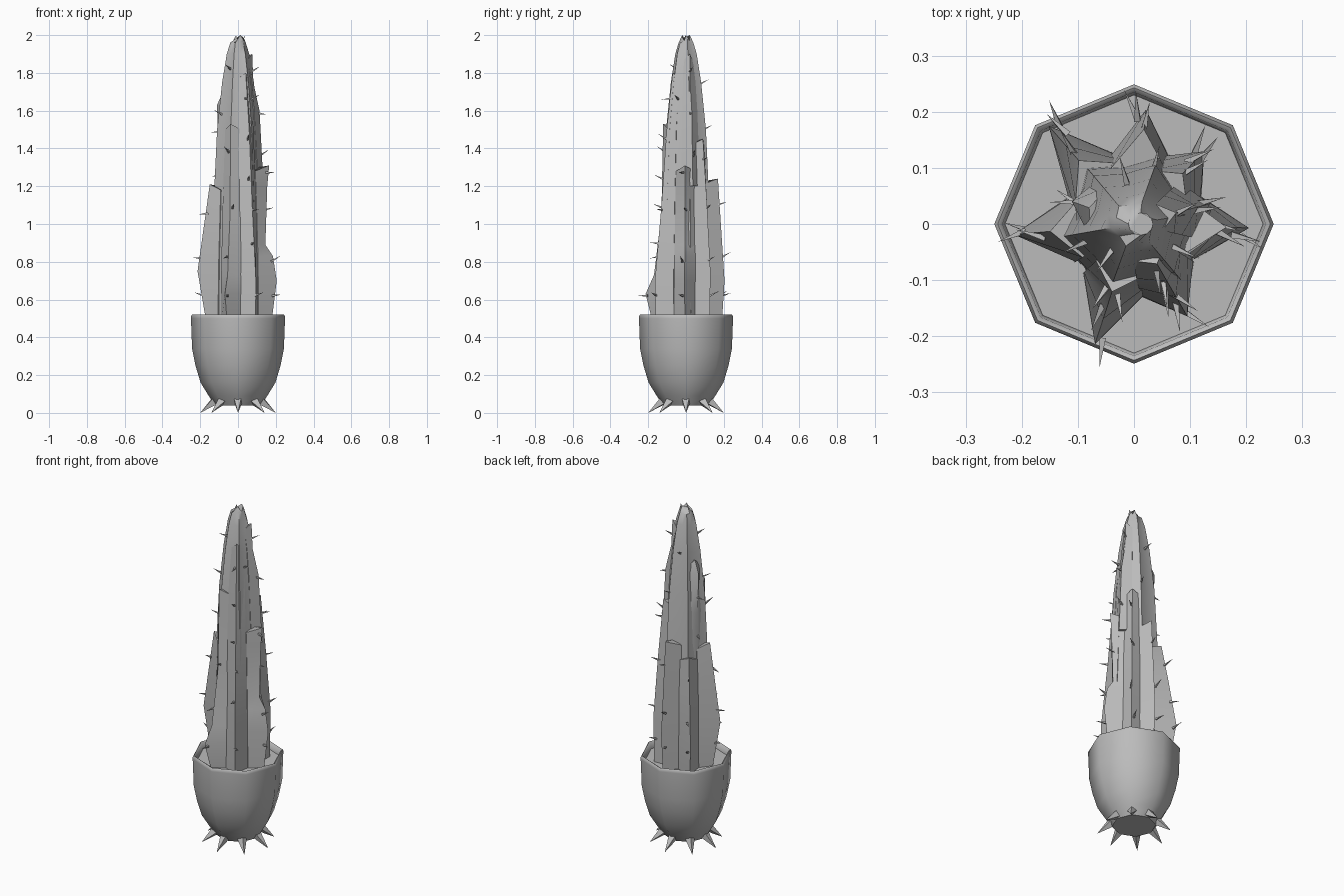
import bpy, bmesh, random
from math import sin, cos, pi, radians
from mathutils import Vector

if "Cube" in bpy.data.objects:
    bpy.data.objects.remove(bpy.data.objects["Cube"])
random.seed(4)

grey = bpy.data.materials.new("plain grey")
grey.use_nodes = True
tone = (0.5, 0.5, 0.5, 1)
grey.diffuse_color = tone
grey.node_tree.nodes["Principled BSDF"].inputs["Base Color"].default_value = tone


def finish(name, bm, angle):
    bmesh.ops.recalc_face_normals(bm, faces=bm.faces)
    mesh = bpy.data.meshes.new(name)
    bm.to_mesh(mesh)
    bm.free()
    mesh.materials.append(grey)
    obj = bpy.data.objects.new(name, mesh)
    bpy.context.collection.objects.link(obj)
    bpy.ops.object.select_all(action='DESELECT')
    obj.select_set(True)
    bpy.context.view_layer.objects.active = obj
    if angle:
        bpy.ops.object.shade_smooth_by_angle(angle=radians(angle))
    return obj


def loft(bm, rings):
    """Skin equal-length rings of points and cap both ends."""
    loops = [[bm.verts.new(p) for p in ring] for ring in rings]
    n = len(loops[0])
    for a, b in zip(loops, loops[1:]):
        for i in range(n):
            j = (i + 1) % n
            bm.faces.new((a[i], a[j], b[j], b[i]))
    bm.faces.new(loops[0])
    bm.faces.new(loops[-1])


def polar(r, deg, z):
    return Vector((r * cos(radians(deg)), r * sin(radians(deg)), z))


def spike(bm, base, tip, radius, sides):
    axis = (tip - base).normalized()
    u = axis.orthogonal().normalized()
    v = axis.cross(u)
    ring = [bm.verts.new(base + radius * (u * cos(2 * pi * i / sides) + v * sin(2 * pi * i / sides)))
            for i in range(sides)]
    end = bm.verts.new(tip)
    for i in range(sides):
        bm.faces.new((ring[i], ring[(i + 1) % sides], end))
    bm.faces.new(ring)


def sample(profile, z):
    """Radius of a (height, radius) profile at height z."""
    for (z0, r0), (z1, r1) in zip(profile, profile[1:]):
        if z <= z1:
            return r0 + (r1 - r0) * max(0, (z - z0) / (z1 - z0))
    return profile[-1][1]


# Eight-sided pot with a rolled rim and soil inside
pot = [(.12, .04), (.155, .09), (.198, .16), (.225, .25), (.243, .34),
       (.249, .5), (.249, .512), (.243, .52), (.235, .515), (.23, .48)]
bm = bmesh.new()
loft(bm, [[polar(r, 45 * k, z) for k in range(8)] for r, z in pot])
finish("pot", bm, 50)

# Spikes around the foot of the pot
bm = bmesh.new()
for k in range(8):
    spike(bm, polar(.125, 45 * k, .062), polar(.2, 45 * k, .0), .026, 4)
finish("foot_spikes", bm, 0)

# Star-shaped central stem
stem = [(.46, .14), (.8, .137), (1.2, .122), (1.5, .108), (1.75, .082), (1.9, .058), (1.96, .04)]
rings = []
for z, r in stem:
    rings.append([polar(r * (1.04 if k % 2 else .84), 30 * k - 20, z) for k in range(12)])
rings.append([Vector((.012 + .022 * cos(pi * k / 6), .02 * sin(pi * k / 6), 2 - .03 * (k % 3) / 2))
              for k in range(12)])
bm = bmesh.new()
loft(bm, rings)
finish("stem", bm, 45)

# Ribs: direction and (height, reach) of the outer edge, ending in a broken step
ribs = {
    "left_rib": (-2, [(.46, .175), (.7, .205), (.83, .185), (.89, .145), (1.2, .155), (1.31, .165)]),
    "back_left_rib": (46, [(.46, .175), (.75, .18), (1.1, .155), (1.45, .125)]),
    "back_rib": (84, [(.46, .19), (.7, .205), (1.24, .17)]),
    "back_right_rib": (131, [(.46, .2), (.65, .232), (.95, .185), (1.15, .15)]),
    "right_rib": (185, [(.46, .165), (.75, .215), (1.21, .15)]),
    "front_right_rib": (252, [(.46, .18), (.63, .225), (.73, .178), (1.05, .137), (1.53, .127)]),
    "front_left_rib": (300, [(.46, .185), (.7, .19), (1.1, .15), (1.5, .118), (1.8, .082)]),
    "upper_right_rib": (160, [(1.1, .11), (1.4, .112), (1.63, .118), (1.7, .085)]),
    "upper_left_rib": (15, [(1.2, .14), (1.6, .118), (1.75, .084), (1.9, .078)]),
}
for name, (direction, edge) in ribs.items():
    rings = []
    for z, reach in edge:
        inner = .9 * sample(stem, z)
        rings.append([polar(reach, direction, z), polar(inner, direction + 28, z),
                      Vector((0, 0, z)), polar(inner, direction - 28, z)])
    top = edge[-1][0]
    for p in rings[-1][1:]:
        p.z = top - .03
    bm = bmesh.new()
    loft(bm, rings)
    finish(name, bm, 40)

# Thorns scattered along the ribs
bm = bmesh.new()
for direction, edge in ribs.values():
    z = edge[0][0] + .16
    while z < edge[-1][0]:
        a = direction + random.uniform(-5, 5)
        r = sample(edge, z) - .012
        spike(bm, polar(r, a, z), polar(r + .052, a + random.uniform(-8, 8), z + random.uniform(-.01, .035)), .008, 4)
        z += random.uniform(.16, .3)
for k in range(5):
    z = 1.5 + .08 * k
    r = sample(stem, z) - .01
    spike(bm, polar(r, 130 * k + 70, z), polar(r + .05, 130 * k + 72, z + .025), .007, 4)
finish("thorns", bm, 0)
